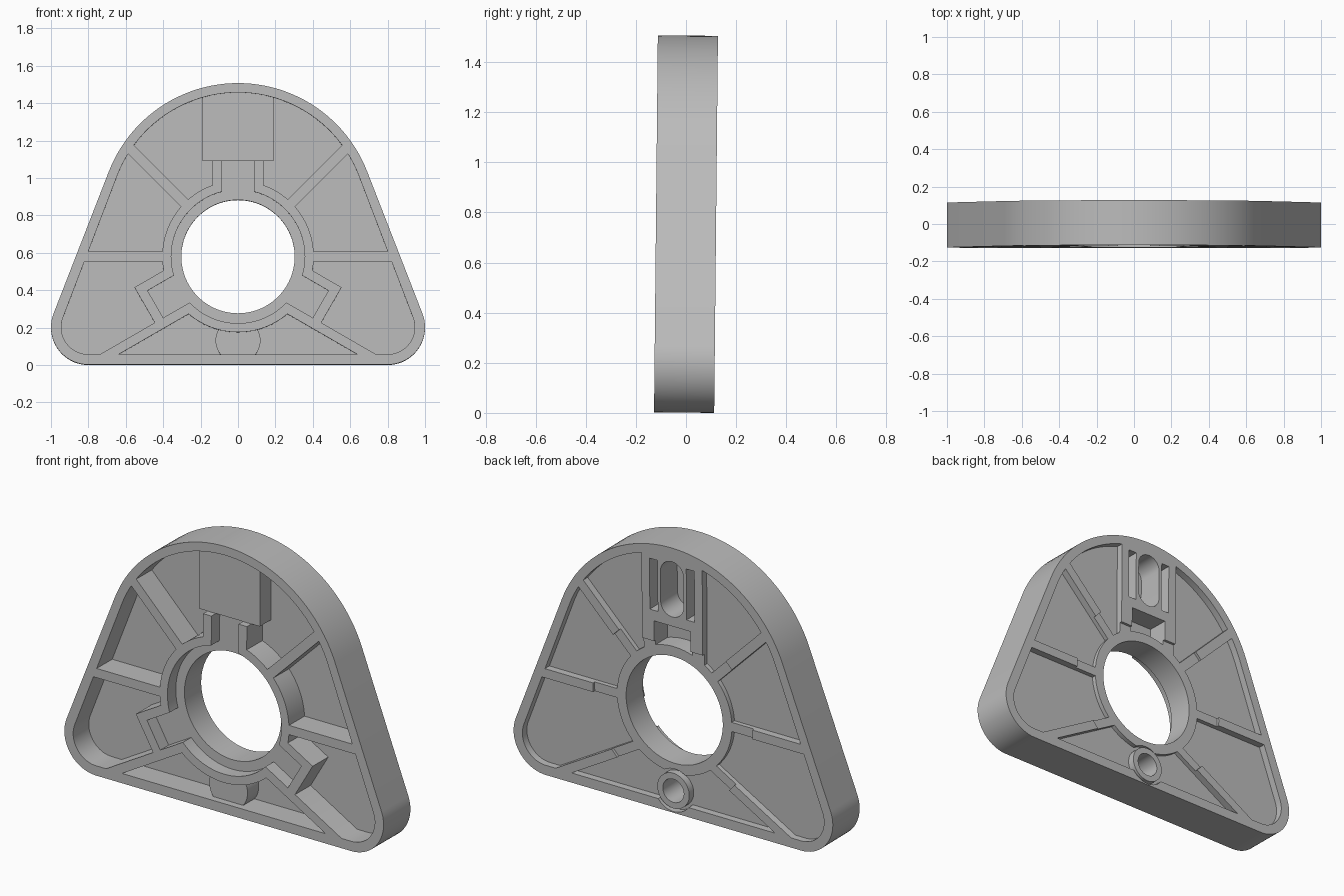
import bpy
import bmesh
import math
from mathutils import Matrix

if "Cube" in bpy.data.objects:
    bpy.data.objects.remove(bpy.data.objects["Cube"])

FRONT, BACK = -0.12, 0.12      # plate faces
HOLE_Z = 0.578                 # height of the bore centre
FRONT_DEPTH, BACK_DEPTH = 0.14, 0.04
BORE_DEPTH, STEP = 0.075, 0.04
OUT = 0.3                      # overshoot for clean cuts


def prism(name, pts, y0, y1):
    """Extrude an x-z outline from y0 to y1."""
    bm = bmesh.new()
    lo = [bm.verts.new((x, y0, z)) for x, z in pts]
    hi = [bm.verts.new((x, y1, z)) for x, z in pts]
    bm.faces.new(lo)
    bm.faces.new(hi[::-1])
    n = len(pts)
    for i in range(n):
        j = (i + 1) % n
        bm.faces.new((lo[i], hi[i], hi[j], lo[j]))
    bmesh.ops.recalc_face_normals(bm, faces=bm.faces)
    me = bpy.data.meshes.new(name)
    bm.to_mesh(me)
    bm.free()
    ob = bpy.data.objects.new(name, me)
    bpy.context.collection.objects.link(ob)
    return ob


def arc(cx, cz, r, a0, a1, n):
    return [(cx + r * math.cos(a0 + (a1 - a0) * i / n),
             cz + r * math.sin(a0 + (a1 - a0) * i / n)) for i in range(n + 1)]


def circle(cx, cz, r, n=96):
    return arc(cx, cz, r, 0, math.tau, n)[:-1]


def rect(x0, x1, z0, z1):
    return [(x0, z0), (x1, z0), (x1, z1), (x0, z1)]


def bar(deg, r0, r1, o0, o1, side=1):
    """Rectangle along a ray from the bore centre, mirrored in x by side."""
    a = math.radians(deg)
    d, p = (math.cos(a), math.sin(a)), (math.sin(a), -math.cos(a))
    return [(side * (d[0] * r + p[0] * o), HOLE_Z + d[1] * r + p[1] * o)
            for r, o in ((r0, o0), (r1, o0), (r1, o1), (r0, o1))]


def plate_outline(top_r, corner_r):
    """Rounded triangle: one large top arc and two foot arcs joined by tangents."""
    tz, cx, cz = 0.764, 0.8, 0.2
    dx, dz = -cx, tz - cz
    phi = math.atan2(dz, dx) - math.acos((corner_r - top_r) / math.hypot(dx, dz))
    return (arc(0, tz, top_r, phi, math.pi - phi, 48)
            + arc(-cx, cz, corner_r, math.pi - phi, 1.5 * math.pi, 20)
            + arc(cx, cz, corner_r, -math.pi / 2, phi, 20))


def cut(target, tool):
    """Subtract tool from target and discard it."""
    mod = target.modifiers.new("cut", 'BOOLEAN')
    mod.operation, mod.solver, mod.object = 'DIFFERENCE', 'EXACT', tool
    bpy.context.view_layer.objects.active = target
    bpy.ops.object.modifier_apply(modifier=mod.name)
    bpy.data.objects.remove(tool)


def ribs():
    """Outlines of the six spokes."""
    out = []
    for s in (1, -1):
        out.append(bar(180, 0.2, 1.5, -0.026, 0.026, s))
        out.append(bar(135, 0.2, 1.5, -0.027, 0.027, s))
        out.append(bar(210, 0.2, 1.5, -0.134, -0.084, s))
    return out


body = prism("bearing_plate", plate_outline(0.741, 0.2), FRONT, BACK)
inner = plate_outline(0.691, 0.145)

# Front pockets, leaving ring, spokes, side boxes, channel walls, block and boss
front = prism("front_pockets", inner, FRONT - 0.1, FRONT + FRONT_DEPTH)
keep = [circle(0, HOLE_Z, 0.405), rect(-0.137, 0.137, 0.8, 1.12)] + ribs()
keep += [bar(210, 0.2, 0.562, -0.134, 0.134, s) for s in (1, -1)]
for pts in keep:
    cut(front, prism("keep", pts, FRONT - OUT, FRONT + OUT))
# the channel walls end where the lower block face begins
cut(body, front)
front = prism("front_block", rect(-0.19, 0.19, 1.09, 1.6), FRONT - OUT, FRONT + OUT)
bpy.data.objects.remove(front)


def add(target, tool):
    """Merge tool into target and discard it."""
    mod = target.modifiers.new("join", 'BOOLEAN')
    mod.operation, mod.solver, mod.object = 'UNION', 'EXACT', tool
    bpy.context.view_layer.objects.active = target
    bpy.ops.object.modifier_apply(modifier=mod.name)
    bpy.data.objects.remove(tool)


# Raised block and boss on the front, slightly below the rim
cut(body, prism("block_seat", rect(-0.16, 0.16, 1.09, 1.3), FRONT - OUT, FRONT + STEP))
add(body, prism("block", rect(-0.19, 0.19, 1.09, 1.475), FRONT + STEP, BACK - 0.06))
add(body, prism("boss", circle(0, 0.13, 0.12, 48), FRONT + STEP, BACK - 0.06))

# Stepped bore with two side recesses and a channel up to the block
for pts in [circle(0, HOLE_Z, 0.357), rect(-0.085, 0.085, 0.8, 1.09)] + \
        [bar(210, 0.2, 0.51, -0.084, 0.084, s) for s in (1, -1)]:
    cut(body, prism("bore_step", pts, FRONT - OUT, FRONT + BORE_DEPTH))
cut(body, prism("bore", circle(0, HOLE_Z, 0.303), -1, 1))

# Shallow back pockets, leaving ring, spokes, block and boss
back = prism("back_pockets", inner, BACK - BACK_DEPTH, BACK + 0.1)
for pts in [circle(0, HOLE_Z, 0.36), rect(-0.19, 0.19, 0.8, 1.6),
            circle(0, 0.125, 0.1, 48)] + ribs():
    cut(back, prism("keep", pts, BACK - OUT, BACK + OUT))
cut(body, back)

# Lowered ring and inner spoke ends on the back
low = prism("ring_step", circle(0, HOLE_Z, 0.5), BACK - 0.015, BACK + 0.1)
cut(low, prism("keep", circle(0, 0.125, 0.1, 48), BACK - OUT, BACK + OUT))
cut(low, prism("keep", rect(-0.19, 0.19, 0.945, 1.6), BACK - OUT, BACK + OUT))
cut(body, low)

# Clearance around the back boss, and its blind hole
moat = prism("boss_clearance", circle(0, 0.125, 0.118, 48), BACK - BACK_DEPTH, BACK + 0.1)
cut(moat, prism("keep", circle(0, 0.125, 0.1, 48), BACK - OUT, BACK + OUT))
cut(body, moat)
cut(body, prism("boss_hole", circle(0, 0.125, 0.066, 48), BACK - 0.16, BACK + 0.1))

# Slot, side grooves and lower window in the back of the block
slot = arc(0, 1.355, 0.072, 0, math.pi, 20) + arc(0, 1.185, 0.072, math.pi, math.tau, 20)
cut(body, prism("slot", slot, BACK - 0.15, BACK + 0.1))
for s in (1, -1):
    cut(body, prism("groove", rect(s * 0.115 - 0.025, s * 0.115 + 0.025, 1.12, 1.41),
                    BACK - 0.13, BACK + 0.1))
window = prism("window", rect(-0.115, 0.115, 0.85, 1.06), BACK - 0.12, BACK + 0.1)
cut(window, prism("keep", circle(0, HOLE_Z, 0.36), BACK - OUT, BACK + OUT))
cut(body, window)

# Slight backward lean
body.data.transform(Matrix.Translation((0, -0.0075, 0.0012)) @ Matrix.Rotation(-0.01, 4, 'X'))

# Plain grey finish
grey = bpy.data.materials.new("plain_grey")
grey.use_nodes = True
colour = (0.5, 0.5, 0.5, 1)
grey.diffuse_color = colour
grey.node_tree.nodes["Principled BSDF"].inputs["Base Color"].default_value = colour
body.data.materials.clear()
body.data.materials.append(grey)

bpy.ops.object.select_all(action='DESELECT')
body.select_set(True)
bpy.context.view_layer.objects.active = body
bpy.ops.object.shade_smooth_by_angle(angle=math.radians(30))
